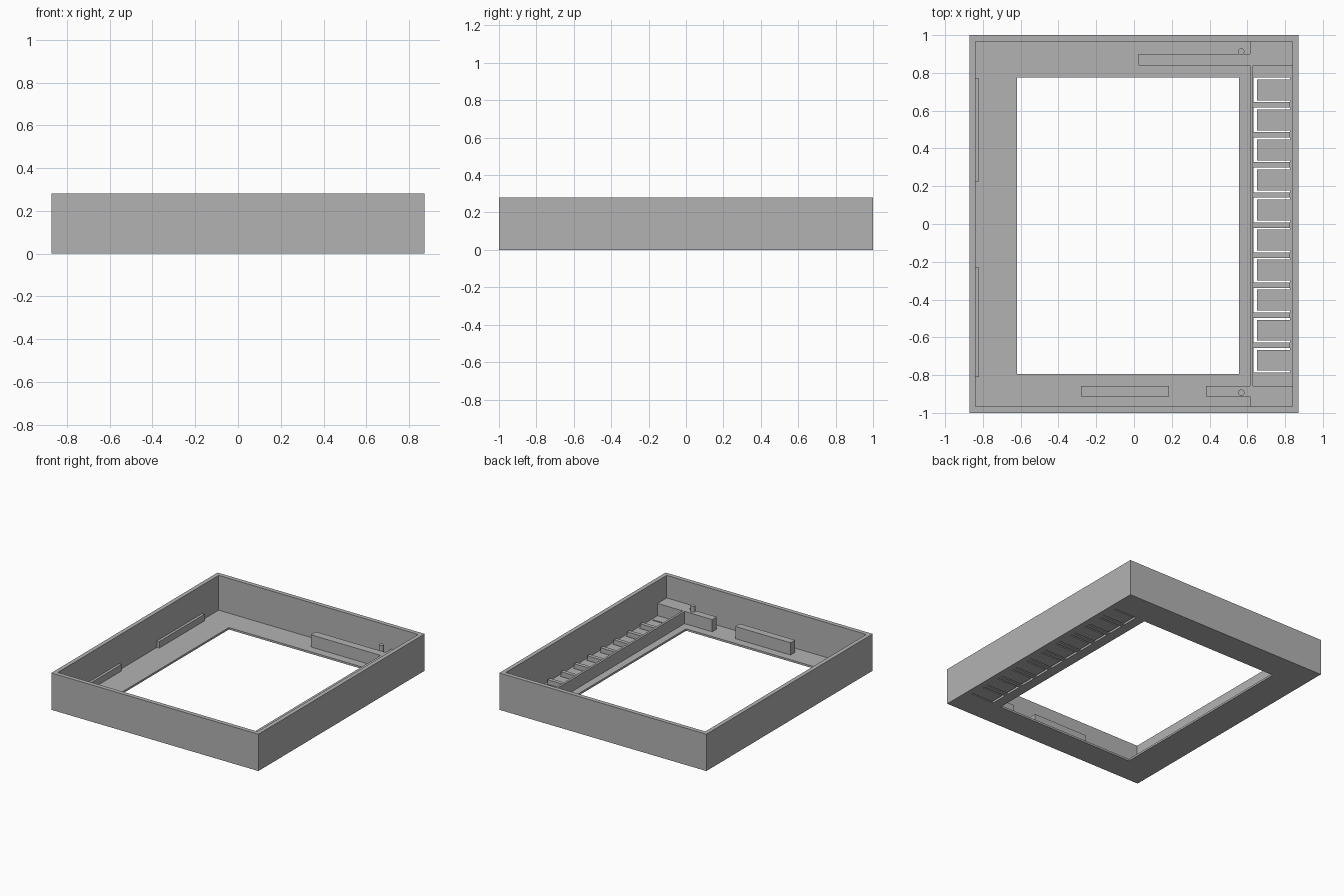
import bpy
import bmesh

if "Cube" in bpy.data.objects:
    bpy.data.objects.remove(bpy.data.objects["Cube"])

grey = bpy.data.materials.new("plain_grey")
grey.use_nodes = True
COLOUR = (0.45, 0.45, 0.45, 1)
grey.diffuse_color = COLOUR
grey.node_tree.nodes["Principled BSDF"].inputs["Base Color"].default_value = COLOUR

FLOOR = 0.015
LEDGE = 0.108


def rect(x0, x1, y0, y1):
    return [(x0, y0), (x1, y0), (x1, y1), (x0, y1)]


def prisms(name, outlines, z0, z1):
    """Extrude each flat outline from z0 to z1 in one object."""
    bm = bmesh.new()
    for outline in outlines:
        face = bm.faces.new([bm.verts.new((x, y, z0)) for x, y in outline])
        out = bmesh.ops.extrude_face_region(bm, geom=[face])
        top = [v for v in out["geom"] if isinstance(v, bmesh.types.BMVert)]
        bmesh.ops.translate(bm, verts=top, vec=(0, 0, z1 - z0))
    bmesh.ops.recalc_face_normals(bm, faces=bm.faces)
    mesh = bpy.data.meshes.new(name)
    bm.to_mesh(mesh)
    bm.free()
    mesh.materials.append(grey)
    obj = bpy.data.objects.new(name, mesh)
    bpy.context.collection.objects.link(obj)
    return obj


def cut(target, cutter):
    """Subtract the cutter, then discard it."""
    cutter.hide_render = True
    mod = target.modifiers.new("cut", "BOOLEAN")
    mod.operation = "DIFFERENCE"
    mod.solver = "EXACT"
    mod.object = cutter
    graph = bpy.context.evaluated_depsgraph_get()
    mesh = bpy.data.meshes.new_from_object(target.evaluated_get(graph))
    target.modifiers.clear()
    target.data = mesh
    bpy.data.objects.remove(cutter)


# Open tray with a large window in its floor
case = prisms("case", [rect(-0.872, 0.872, -1, 1)], 0, 0.28)
cut(case, prisms("cavity", [rect(-0.84, 0.84, -0.967, 0.967)], FLOOR, 0.4))
cut(case, prisms("window", [rect(-0.62, 0.556, -0.795, 0.775)], -0.1, 0.1))

# C-shaped slots that free ten spring tabs, with a rib between neighbours
PITCH = 0.159
GAP = 0.01
slots, ribs = [], []
for i in range(10):
    top = 0.775 - i * PITCH
    low = top - 0.13
    slots.append([(0.632, top), (0.632, low), (0.825, low), (0.825, low + GAP),
                  (0.65, low + GAP), (0.65, top - GAP), (0.825, top - GAP), (0.825, top)])
    if i < 9:
        ribs.append(rect(0.63, 0.825, top - PITCH, low))
cut(case, prisms("tab_slots", slots, -0.1, 0.1))
prisms("tab_ribs", ribs, FLOOR, 0.045)

# Thin wall beside the tabs, with corner ledges and bars at each end
prisms("tab_wall", [rect(0.613, 0.63, -0.858, 0.84)], FLOOR, LEDGE)
prisms("back_ledge", [[(0.025, 0.84), (0.84, 0.84), (0.84, 0.967), (0.613, 0.967),
                       (0.613, 0.9), (0.025, 0.9)]], FLOOR, LEDGE)
prisms("front_ledge", [[(0.38, -0.858), (0.38, -0.912), (0.613, -0.912), (0.613, -0.967),
                        (0.84, -0.967), (0.84, -0.858)]], FLOOR, LEDGE)
prisms("front_bar", [rect(-0.28, 0.185, -0.912, -0.858)], FLOOR, LEDGE)

# Low strips along the side wall
prisms("side_strips", [rect(-0.84, -0.82, 0.225, 0.77),
                       rect(-0.84, -0.82, -0.81, -0.23)], FLOOR, 0.065)

# Small round pegs
for name, y in (("back_peg", 0.913), ("front_peg", -0.893)):
    bpy.ops.mesh.primitive_cylinder_add(vertices=24, radius=0.017, depth=0.15 - FLOOR,
                                        location=(0.568, y, (0.15 + FLOOR) / 2))
    peg = bpy.context.object
    peg.name = name
    peg.data.materials.append(grey)
    bpy.ops.object.shade_smooth_by_angle()
